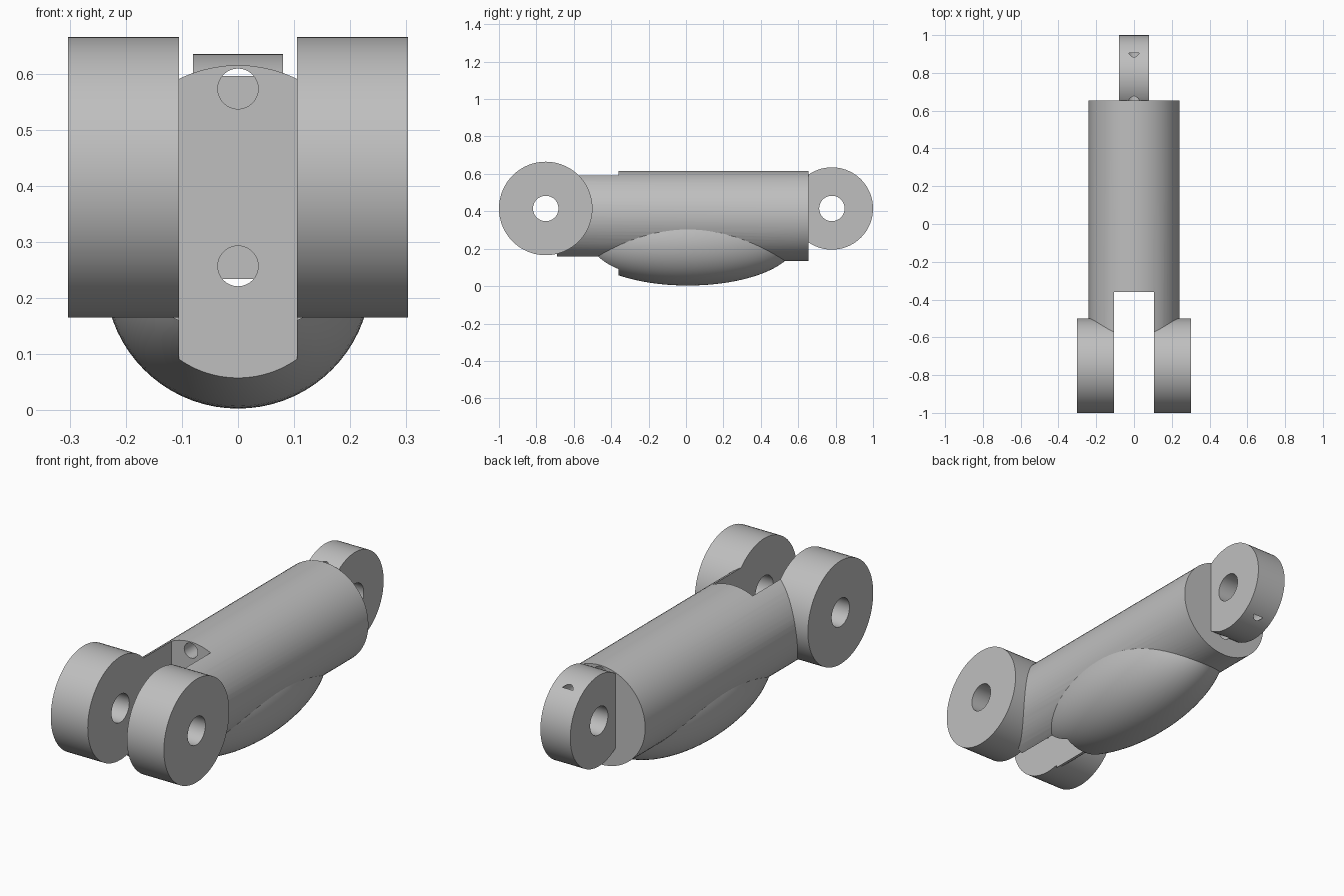
import bpy
import math

# Remove the default cube
cube = bpy.data.objects.get("Cube")
if cube:
    bpy.data.objects.remove(cube, do_unlink=True)

# Single material
steel = bpy.data.materials.new("plain_grey")
steel.use_nodes = True
GREY = (0.52, 0.52, 0.52, 1)
steel.diffuse_color = GREY
steel.node_tree.nodes["Principled BSDF"].inputs["Base Color"].default_value = GREY

AXIS_Z = 0.415     # height of both pivot pins
FRONT_Y, REAR_Y = -0.75, 0.78


def finish(name):
    ob = bpy.context.object
    ob.name = name
    bpy.ops.object.transform_apply(location=False, rotation=True, scale=True)
    ob.data.materials.append(steel)
    return ob


def rod(name, axis, radius, start, end, a, b, sides=72):
    """Cylinder along x (a, b = y, z) or along y (a, b = x, z)."""
    mid = (start + end) / 2
    quarter = math.pi / 2
    loc = (mid, a, b) if axis == "x" else (a, mid, b)
    rot = (0, quarter, 0) if axis == "x" else (quarter, 0, 0)
    bpy.ops.mesh.primitive_cylinder_add(vertices=sides, radius=radius, depth=end - start,
                                        location=loc, rotation=rot)
    return finish(name)


def combine(target, tool, operation):
    mod = target.modifiers.new(operation.lower(), "BOOLEAN")
    mod.operation = operation
    mod.solver = "EXACT"
    mod.object = tool
    bpy.context.view_layer.objects.active = target
    bpy.ops.object.modifier_apply(modifier=mod.name)


# Solid parts
body = rod("arm_body", "y", 0.24, -0.69, 0.655, 0, 0.375)
clevis = rod("clevis_lugs", "x", 0.25, -0.303, 0.303, FRONT_Y, AXIS_Z)
lug = rod("rear_lug", "x", 0.22, -0.08, 0.08, REAR_Y, AXIS_Z)
bpy.ops.mesh.primitive_uv_sphere_add(segments=72, ring_count=48, radius=1,
                                     location=(0, 0.01, 0.24), rotation=(math.pi / 2, 0, 0))
bpy.context.object.scale = (0.237, 0.237, 0.58)
belly = finish("belly_bulge")

# Cutters: clevis slot, pin bores and the two long bores
bpy.ops.mesh.primitive_cube_add(size=1, location=(0, -0.86, 0.4))
bpy.context.object.scale = (0.21, 1, 1.2)
slot = finish("slot_cutter")
front_pin = rod("front_pin_cutter", "x", 0.068, -0.5, 0.5, FRONT_Y, AXIS_Z, 48)
rear_pin = rod("rear_pin_cutter", "x", 0.068, -0.5, 0.5, REAR_Y, AXIS_Z, 48)
bores = [rod("long_bore_cutter", "y", 0.036, -0.5, 0.905, 0, AXIS_Z + dz, 32)
         for dz in (-0.158, 0.158)]

# Fuse the belly, seat the lugs, then cut the openings
combine(body, belly, "UNION")
for tool in (clevis, lug, slot, *bores):
    combine(body, tool, "DIFFERENCE")
for tool in (slot, front_pin):
    combine(clevis, tool, "DIFFERENCE")
for tool in (rear_pin, *bores):
    combine(lug, tool, "DIFFERENCE")

for helper in (belly, slot, front_pin, rear_pin, *bores):
    bpy.data.objects.remove(helper, do_unlink=True)

# Smooth rounds with crisp edges
for part in (body, clevis, lug):
    bpy.ops.object.select_all(action="DESELECT")
    part.select_set(True)
    bpy.context.view_layer.objects.active = part
    bpy.ops.object.shade_smooth_by_angle(angle=math.radians(20))
